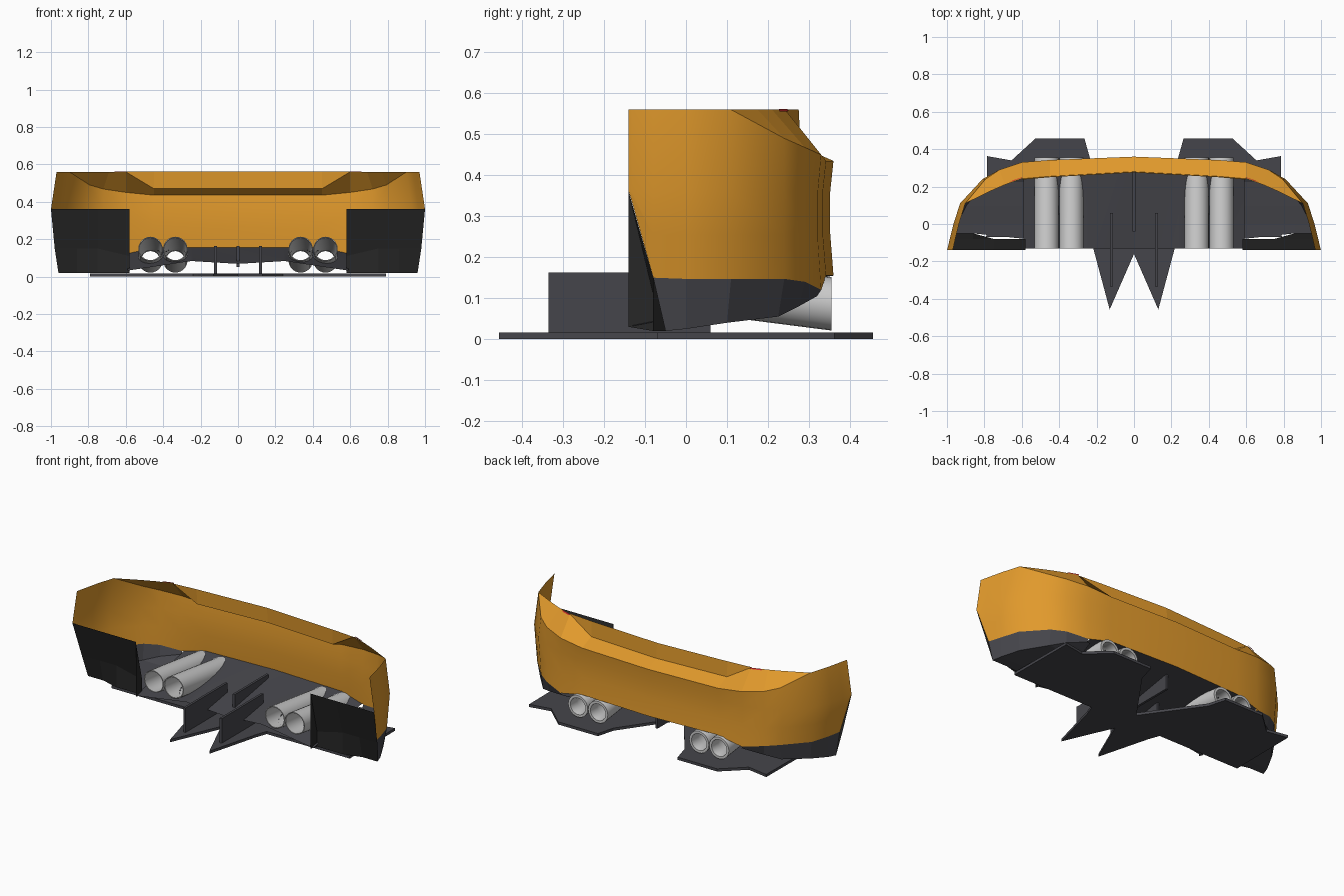
import bpy, bmesh, math
from mathutils import Vector

if "Cube" in bpy.data.objects:
    bpy.data.objects.remove(bpy.data.objects["Cube"])


def material(name, col):
    m = bpy.data.materials.new(name)
    m.diffuse_color = (*col, 1)
    m.use_nodes = True
    m.node_tree.nodes["Principled BSDF"].inputs["Base Color"].default_value = m.diffuse_color
    return m


ORANGE = material("orange_paint", (0.75, 0.32, 0.025))
DARK = material("dark_plastic", (0.06, 0.06, 0.07))
BLACK = material("black_liner", (0.02, 0.02, 0.02))
RED = material("red_plastic", (0.7, 0.03, 0.03))


def finish(name, bm, mat=None, smooth=0):
    """Clean the mesh, make the object and mirror it across x."""
    bmesh.ops.remove_doubles(bm, verts=bm.verts, dist=0.0005)
    bmesh.ops.recalc_face_normals(bm, faces=bm.faces)
    me = bpy.data.meshes.new(name)
    bm.to_mesh(me)
    bm.free()
    ob = bpy.data.objects.new(name, me)
    bpy.context.collection.objects.link(ob)
    if mat:
        me.materials.append(mat)
    if smooth:
        bpy.context.view_layer.objects.active = ob
        ob.select_set(True)
        bpy.ops.object.shade_smooth_by_angle(angle=math.radians(smooth))
        ob.select_set(False)
    ob.modifiers.new("mirror", 'MIRROR').merge_threshold = 0.001
    return ob


def loft(bm, rows, closed=False):
    """Quads between consecutive rows of points."""
    vs = [[bm.verts.new(p) for p in r] for r in rows]
    n = len(rows[0])
    for a, b in zip(vs, vs[1:]):
        for i in range(n if closed else n - 1):
            j = (i + 1) % n
            bm.faces.new((a[i], a[j], b[j], b[i]))


def sheet(name, rows, mat, smooth=0):
    bm = bmesh.new()
    loft(bm, rows)
    return finish(name, bm, mat, smooth)


def slab(name, outline, z0, z1, mat):
    bm = bmesh.new()
    f = bm.faces.new([bm.verts.new((x, y, z0)) for x, y in outline])
    ext = bmesh.ops.extrude_face_region(bm, geom=[f])
    vs = [e for e in ext["geom"] if isinstance(e, bmesh.types.BMVert)]
    bmesh.ops.translate(bm, verts=vs, vec=(0, 0, z1 - z0))
    return finish(name, bm, mat)


# Bumper columns on the right half: x, y, bottom z, top z
COLS = [(0, .36, .155, .435), (.45, .342, .155, .435), (.6, .33, .12, .45),
        (.72, .29, .14, .468), (.81, .24, .147, .49), (.93, .11, .147, .56),
        (.965, 0, .147, .56), (.985, -.08, .15, .56), (.997, -.132, .335, .56),
        (1.0, -.14, .36, .56)]


def flare(x, z):
    """Side walls are widest at z = 0.36."""
    if x < .75:
        return x
    return x * (1 - (.15 * (z - .36) if z > .36 else .1 * (.36 - z)))


def column(x, y, zb, zt):
    belt = max(zb, min(.36, zt - .03))
    dip = .008 if y > .3 else 0
    return [(flare(x, z), y - (dip if k in (1, 2) else 0), z)
            for k, z in enumerate((zb, (zb + belt) / 2, belt, zt))]


shell = [column(*c) for c in COLS]
sheet("bumper_shell", shell, ORANGE, 30)

# Recessed ledge on top and the upright panel above it
inner = [(0, .28, .47), (.45, .255, .47), (.6, .242, .56),
         (.69, .21, .56), (.77, .175, .56), (flare(.93, .56), .11, .56)]
sheet("top_ledge", [[s[-1], p] for s, p in zip(shell, inner)], ORANGE)
sheet("upright_panel", [[p, (p[0], p[1] - .005, .561)] for p in inner[:3]], ORANGE)

# Small red lamp corners
sheet("lamp_corner", [[(.6, .247, .562), (.6, .25, .555)],
                      [(.66, .226, .562), (.66, .229, .555)]], RED)

# Dark lower skirt around the corners
low = [(.6, .32, .105), (.71, .275, .08), (.79, .225, .055),
       (.895, .1, .04), (.945, 0, .025), (.96, -.05, .02)]
sheet("lower_skirt", [[s[0], p] for s, p in zip(shell[2:8], low)], DARK)

# Side undertray joins the skirt to the centre floor and the liner
sheet("side_undertray", [[p, (.86, min(p[1], .14), p[2]) if p[0] > .88 else p,
                          (.58, p[1] if p[1] > -.04 else -.08, p[2])] for p in low], DARK)

# Sloped centre floor, opened where the exhaust pipes pass through
start, end = Vector((0, -.13, .148)), Vector((0, .355, .086))
PIPES = {"inner": .335, "outer": .468}


def floor_point(x, t):
    y1 = .36 - .04 * x if x < .45 else .342 - .08 * (x - .45)
    z1 = .155 - .233 * max(0, x - .45)
    z0 = .068 + .06 * x if x < .25 else .083 - .15 * (x - .25)
    return (x, -.13 + t * (y1 + .13), z0 + t * (z1 - z0))


def inside_pipe(co):
    t = (co[1] - start.y) / (end.y - start.y)
    z = start.lerp(end, t).z
    return any(math.hypot(co[0] - cx, co[2] - z) < .063 for cx in PIPES.values())


bm = bmesh.new()
loft(bm, [[floor_point(.01 * i, j / 40) for i in range(60)] for j in range(41)])
hidden = [f for f in bm.faces if all(inside_pipe(v.co) for v in f.verts)]
bmesh.ops.delete(bm, geom=hidden, context='FACES')
finish("diffuser_floor", bm, DARK, 30)

# Wheel arch liner with its inner flap
liner = [(.58, .11, 0, -.08), (.75, .15, 0, -.08), (.86, .15, 0, -.05), (1.0, .15, .04, -.05)]
sheet("wheel_liner", [[(x, -.14, .36), (x - d * .5, -.08, zm), (x - d, yb, .02)]
                      for x, zm, d, yb in liner], BLACK)
bm = bmesh.new()
bm.faces.new([bm.verts.new((.58, y, z)) for y, z in
              ((-.14, .36), (-.14, .03), (-.08, .02), (-.08, .11))])
finish("liner_flap", bm, BLACK)

# Flat splitter plate with two front spikes and two rear wings
slab("splitter_plate", [(0, -.16), (.13, -.457), (.215, -.14), (.24, -.07), (.79, -.07),
                        (.786, .363), (.655, .34), (.527, .457), (.265, .457),
                        (.235, .35), (0, .02)], 0, .016, DARK)

# Upright fins
slab("side_fin", [(.113, -.335), (.127, -.335), (.127, .06), (.113, .06)], .015, .163, DARK)
slab("centre_fin", [(0, -.04), (.007, -.04), (.007, .28), (0, .28)], .05, .163, DARK)

# Twin exhaust pipes on each side
PROFILE = [(0, .06), (0, .065), (1, .065), (1, .05), (.88, .048), (.82, .06), (0, .06)]
for tag, cx in PIPES.items():
    bm = bmesh.new()
    rings = []
    for t, r in PROFILE:
        c = start.lerp(end, t)
        rings.append([(cx + r * math.cos(a), c.y, c.z + r * math.sin(a))
                      for a in (2 * math.pi * i / 24 for i in range(24))])
    loft(bm, rings, True)
    finish("exhaust_pipe_" + tag, bm, None, 35)
